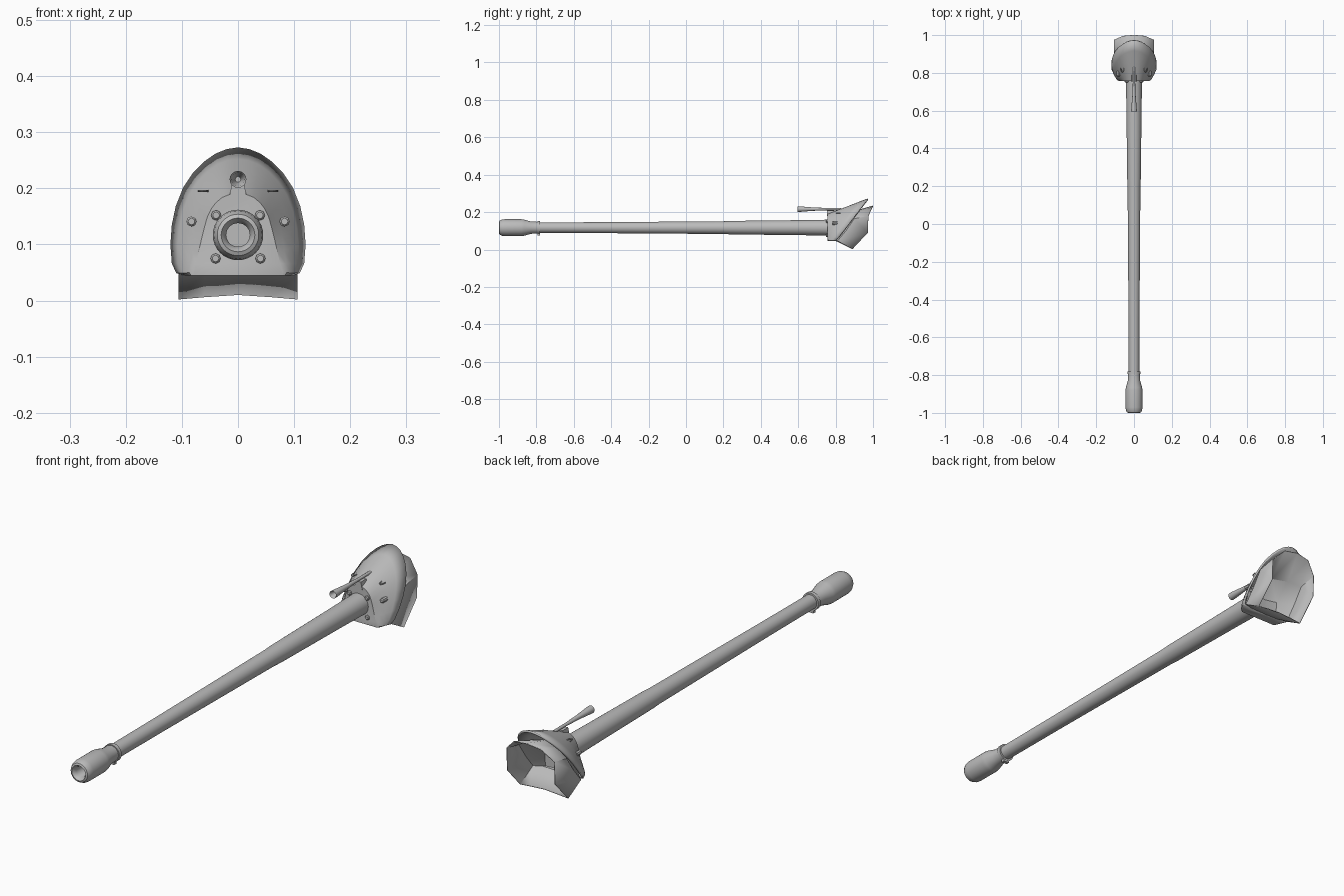
import bpy, bmesh, math
from mathutils import Matrix, Vector

if "Cube" in bpy.data.objects:
    bpy.data.objects.remove(bpy.data.objects["Cube"])

grey = bpy.data.materials.new("steel_grey")
grey.diffuse_color = (0.5, 0.5, 0.5, 1)
grey.use_nodes = True
grey.node_tree.nodes["Principled BSDF"].inputs["Base Color"].default_value = grey.diffuse_color
AXIS_Z = 0.117


def finish(name, bm, angle=30, solid=0, normals=True):
    if normals:
        bmesh.ops.recalc_face_normals(bm, faces=bm.faces)
    me = bpy.data.meshes.new(name)
    bm.to_mesh(me)
    bm.free()
    me.materials.append(grey)
    ob = bpy.data.objects.new(name, me)
    bpy.context.collection.objects.link(ob)
    if solid:
        mod = ob.modifiers.new("thickness", 'SOLIDIFY')
        mod.thickness = solid
        mod.offset = -1
    bpy.ops.object.select_all(action='DESELECT')
    ob.select_set(True)
    bpy.context.view_layer.objects.active = ob
    bpy.ops.object.shade_smooth_by_angle(angle=math.radians(angle))
    return ob


def loft(bm, rings, closed=True):
    vs = [[bm.verts.new(p) for p in r] for r in rings]
    for a, b in zip(vs, vs[1:]):
        n = len(a)
        for i in range(n if closed else n - 1):
            j = (i + 1) % n
            bm.faces.new((a[i], a[j], b[j], b[i]))
    return vs


def lathe(name, profile, x=0, z=AXIS_Z, n=32):
    # profile of (y, radius) turned about a line along y, both ends capped
    bm = bmesh.new()
    rings = [[(x + r * math.sin(2 * math.pi * i / n), y,
               z + r * math.cos(2 * math.pi * i / n)) for i in range(n)]
             for y, r in profile]
    vs = loft(bm, rings)
    bm.faces.new(vs[0])
    bm.faces.new(vs[-1])
    return finish(name, bm)


# barrel, muzzle brake with bore, and collar
lathe("barrel", [(-0.83, 0.028), (-0.5, 0.029), (0.2, 0.034),
                 (0.24, 0.036), (0.6, 0.040), (0.79, 0.043)])
lathe("muzzle_brake", [(-0.90, 0.021), (-0.985, 0.021), (-0.995, 0.026), (-1.0, 0.030),
                       (-0.997, 0.037), (-0.985, 0.043), (-0.97, 0.045), (-0.88, 0.045),
                       (-0.865, 0.043), (-0.83, 0.033), (-0.79, 0.031)])
lathe("muzzle_collar", [(-0.795, 0.028), (-0.795, 0.035), (-0.78, 0.035), (-0.78, 0.028)])
bm = bmesh.new()
bmesh.ops.create_cube(bm, size=1, matrix=Matrix.Translation((0, -0.788, 0.081))
                      @ Matrix.Diagonal((0.025, 0.014, 0.014, 1)))
finish("collar_lug", bm)


# shield: flat face flaring back to a sloped arched rim
def mirrored(half):
    return half + [(-x, z) for x, z in half[-2:0:-1]]


outer = mirrored([(0, .273), (.02, .270), (.04, .262), (.06, .248), (.08, .228), (.098, .201),
                  (.111, .168), (.118, .135), (.1205, .10), (.118, .066), (.110, .049),
                  (.098, .045), (0, .045)])
inner = mirrored([(0, .190), (.015, .189), (.028, .184), (.040, .174), (.048, .163), (.055, .148),
                  (.060, .130), (.065, .110), (.070, .088), (.075, .066), (.079, .050),
                  (.079, .045), (0, .045)])


def rim_y(z):
    return 0.80 + 0.75 * (z - 0.045)


bm = bmesh.new()
rings = []
for t in (0, 0.25, 0.5, 0.75, 1):
    ring = []
    for (ax, az), (bx, bz) in zip(inner, outer):
        bulge = 0.12 * math.sin(math.pi * t) * abs(bx)
        x, z = ax + (bx - ax) * t, az + (bz - az) * t
        ring.append((x, 0.757 + (rim_y(bz) - 0.757) * t - bulge * 0.9, z))
    rings.append(ring)
vs = loft(bm, rings)
bm.faces.new(vs[0])
bmesh.ops.remove_doubles(bm, verts=bm.verts, dist=0.0005)
bmesh.ops.recalc_face_normals(bm, faces=bm.faces)
front = min(bm.faces, key=lambda f: f.calc_center_median().y)
if front.normal.y > 0:
    bmesh.ops.reverse_faces(bm, faces=bm.faces)
finish("shield", bm, 35, 0.008, False)

# rear shell: open scoop behind the shield, lofted across x
columns = {
    0.0: [(.89, .010), (.79, .050), (.785, .12), (.84, .190), (1.0, .235)],
    0.06: [(.89, .006), (.795, .049), (.80, .12), (.87, .185), (.995, .226)],
    0.106: [(.89, .002), (.81, .046), (.855, .10), (.90, .165), (.975, .180)],
}
xs = [-0.106, -0.06, 0.0, 0.06, 0.106]
bm = bmesh.new()
vs = loft(bm, [[(x, y, z) for y, z in columns[abs(x)]] for x in xs], closed=False)
for x, col in ((xs[0], vs[0]), (xs[-1], vs[-1])):
    bm.faces.new(col + [bm.verts.new((x, 0.972, 0.09))])
bmesh.ops.recalc_face_normals(bm, faces=bm.faces)
if min(bm.faces, key=lambda f: f.calc_center_median().z).normal.z > 0:
    bmesh.ops.reverse_faces(bm, faces=bm.faces)
finish("rear_shell", bm, 30, 0.003, False)

# bolts around the barrel and on the shield cheeks, plus lifting hooks
for side in (-1, 1):
    tag = "left" if side < 0 else "right"
    for name, x, y, z in (("upper_bolt", .039, .757, .152), ("lower_bolt", .040, .757, .075),
                          ("cheek_bolt", .083, .790, .141)):
        lathe(f"{name}_{tag}", [(y - .008, .006), (y - .005, .009), (y + .02, .009)],
              side * x, z, 8)
    bm = bmesh.new()
    rings = []
    for k in range(7):
        a = math.pi * k / 6
        c = Vector((side * (.062 - .008 * math.cos(a)), .825 - .022 * math.sin(a), .195))
        d = Vector((-side * math.cos(a), -math.sin(a), 0))
        rings.append([c + .0022 * (d * math.cos(b) + Vector((0, 0, math.sin(b))))
                      for b in (i * math.pi / 3 for i in range(6))])
    ends = loft(bm, rings)
    bm.faces.new(ends[0])
    bm.faces.new(ends[-1])
    finish(f"lifting_hook_{tag}", bm)

# sight horn with hollow front and tapered bracket
lathe("sight_horn", [(.64, .005), (.60, .012), (.595, .015), (.61, .0145), (.68, .009),
                     (.76, .006), (.83, .006)], 0, .216, 16)
bm = bmesh.new()
bracket = loft(bm, [[(-.017, y, .178), (.017, y, .178), (.011, y, .208), (-.011, y, .208)]
                    for y in (.755, .79)])
bm.faces.new(bracket[0])
bm.faces.new(bracket[1])
finish("sight_bracket", bm)
